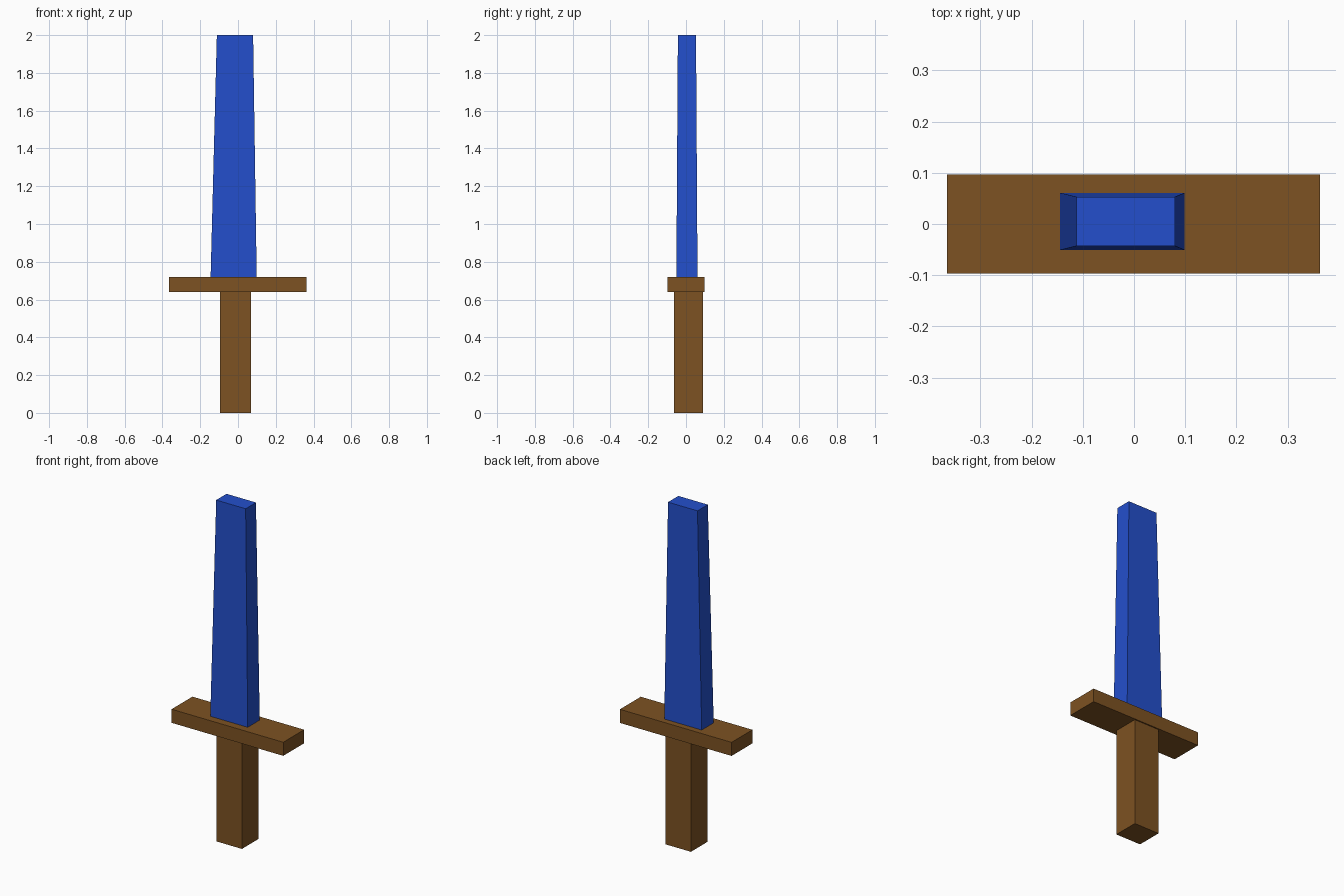
import bpy
import bmesh

default = bpy.data.objects.get("Cube")
if default:
    bpy.data.objects.remove(default, do_unlink=True)


def make_material(name, colour):
    mat = bpy.data.materials.new(name)
    mat.use_nodes = True
    mat.diffuse_color = colour
    shader = next(n for n in mat.node_tree.nodes if n.type == "BSDF_PRINCIPLED")
    shader.inputs["Base Color"].default_value = colour
    return mat


def tapered_block(name, bottom, top, z_range, mat):
    """Block between two rectangles, each given as (x_min, x_max, y_min, y_max)."""
    bm = bmesh.new()
    rings = []
    for (x0, x1, y0, y1), z in zip((bottom, top), z_range):
        corners = ((x0, y0), (x1, y0), (x1, y1), (x0, y1))
        rings.append([bm.verts.new((x, y, z)) for x, y in corners])
    low, high = rings
    bm.faces.new(low[::-1])
    bm.faces.new(high)
    for i in range(4):
        j = (i + 1) % 4
        bm.faces.new((low[i], low[j], high[j], high[i]))
    mesh = bpy.data.meshes.new(name)
    bm.to_mesh(mesh)
    bm.free()
    mesh.materials.append(mat)
    obj = bpy.data.objects.new(name, mesh)
    bpy.context.collection.objects.link(obj)
    return obj


brown = make_material("brown_wood", (0.205, 0.084, 0.016, 1))
blue = make_material("blue_blade", (0.017, 0.078, 0.604, 1))

# Square grip
grip = (-0.095, 0.07, -0.063, 0.09)
tapered_block("grip", grip, grip, (0, 0.64), brown)

# Wide crossguard
guard = (-0.365, 0.363, -0.097, 0.097)
tapered_block("crossguard", guard, guard, (0.64, 0.72), brown)

# Blade, narrowing slightly to a flat end
tapered_block("blade", (-0.145, 0.099, -0.051, 0.061),
              (-0.112, 0.08, -0.043, 0.053), (0.72, 2), blue)
